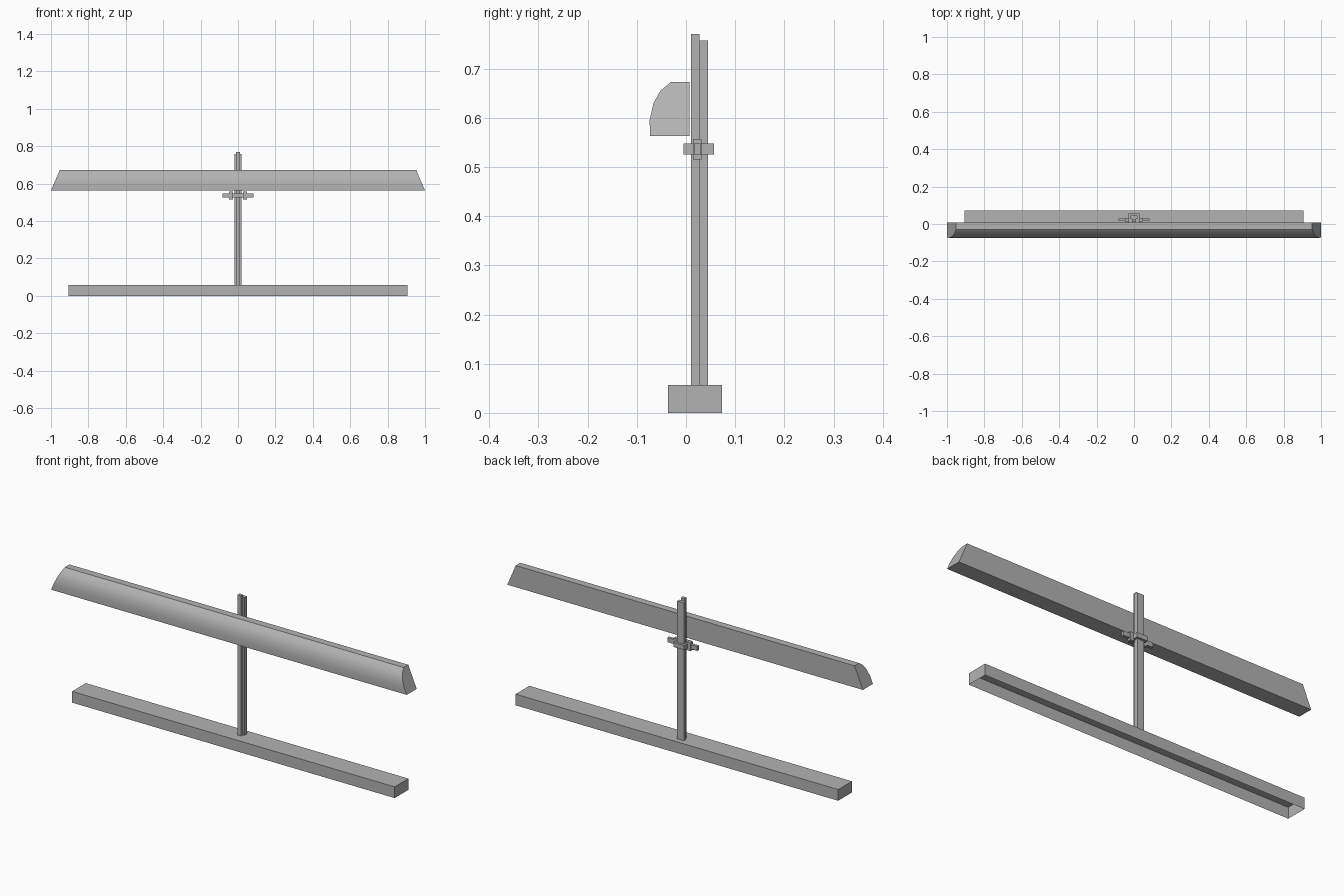
import bpy, bmesh

cube = bpy.data.objects.get("Cube")
if cube:
    bpy.data.objects.remove(cube, do_unlink=True)

grey = bpy.data.materials.new("mid grey")
grey.use_nodes = True
colour = (0.45, 0.45, 0.45, 1)
grey.diffuse_color = colour
grey.node_tree.nodes["Principled BSDF"].inputs["Base Color"].default_value = colour


def finish(name, bm):
    bmesh.ops.recalc_face_normals(bm, faces=bm.faces)
    mesh = bpy.data.meshes.new(name)
    bm.to_mesh(mesh)
    bm.free()
    mesh.materials.append(grey)
    obj = bpy.data.objects.new(name, mesh)
    bpy.context.collection.objects.link(obj)
    return obj


def box(name, x, y, z, open_bottom=False):
    bm = bmesh.new()
    bmesh.ops.create_cube(bm, size=1)
    for v in bm.verts:
        for axis, (low, high) in enumerate((x, y, z)):
            v.co[axis] = low if v.co[axis] < 0 else high
    if open_bottom:
        bm.normal_update()
        bottom = [f for f in bm.faces if f.normal.z < -0.5]
        bmesh.ops.delete(bm, geom=bottom, context='FACES_ONLY')
    return finish(name, bm)


# Long base tray, open underneath
box("base", (-0.907, 0.907), (-0.037, 0.073), (0, 0.057), open_bottom=True)

# Upright: wide rear bar with a narrow, slightly taller front rail
box("post_rear", (-0.019, 0.019), (0.027, 0.045), (0.057, 0.757))
box("post_front_rail", (-0.01, 0.01), (0.01, 0.027), (0.057, 0.77))

# Clamp block with a collar and wing on each side
box("clamp_block", (-0.03, 0.03), (-0.005, 0.057), (0.525, 0.548))
for side, s in (("left", 1), ("right", -1)):
    box("clamp_collar_" + side, sorted((s * 0.026, s * 0.048)), (0.014, 0.032), (0.515, 0.557))
    box("clamp_wing_" + side, sorted((s * 0.03, s * 0.084)), (0.016, 0.03), (0.525, 0.548))

# Lamp hood: rounded front profile, ends sloping inwards towards the top
profile = [(0.007, 0.563), (0.007, 0.673), (-0.03, 0.673), (-0.052, 0.655),
           (-0.066, 0.63), (-0.074, 0.595), (-0.073, 0.563)]
bm = bmesh.new()
ends = []
for s in (-1, 1):
    ends.append([bm.verts.new((s * (1 - 0.43 * (z - 0.563)), y, z)) for y, z in profile])
    bm.faces.new(ends[-1])
for i in range(len(profile)):
    j = (i + 1) % len(profile)
    bm.faces.new((ends[0][i], ends[0][j], ends[1][j], ends[1][i]))
hood = finish("lamp_hood", bm)
bpy.ops.object.select_all(action='DESELECT')
hood.select_set(True)
bpy.context.view_layer.objects.active = hood
bpy.ops.object.shade_smooth_by_angle(angle=0.6)
